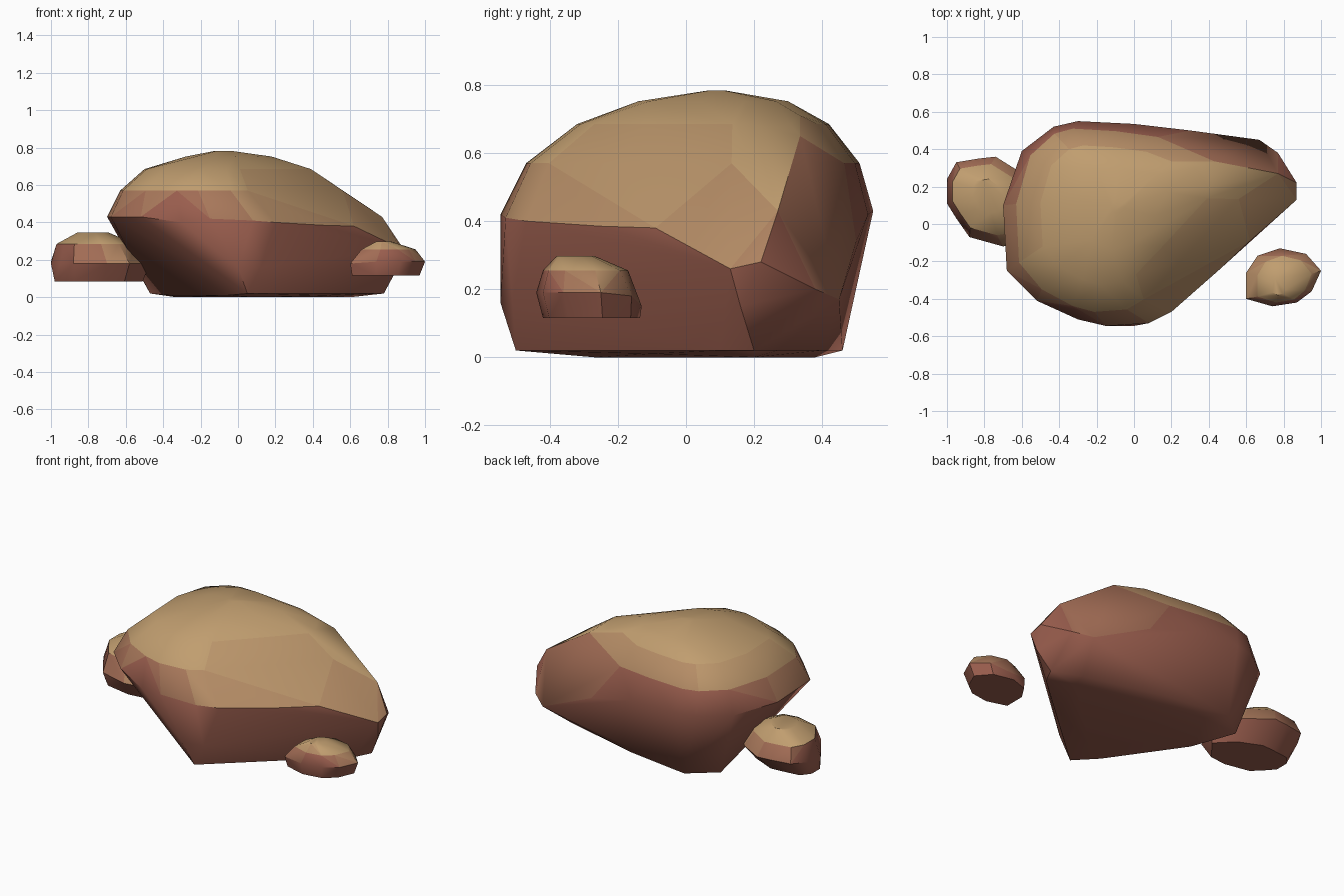
import bpy, bmesh, math

# Stone colours: red-brown on the flanks blending to sandy tan on top
RED, TAN, STEPS = (0.32, 0.11, 0.075), (0.53, 0.34, 0.16), 7
stone = []
for i in range(STEPS):
    t = i / (STEPS - 1)
    m = bpy.data.materials.new("stone_%d" % i)
    m.diffuse_color = [a + (b - a) * t for a, b in zip(RED, TAN)] + [1]
    stone.append(m)


def fit(outline, z, x0, x1, y0, y1):
    """Squeeze an outline into a smaller box at height z."""
    xs, ys = [p[0] for p in outline], [p[1] for p in outline]
    ax, ay = min(xs), min(ys)
    sx, sy = (x1 - x0) / (max(xs) - ax), (y1 - y0) / (max(ys) - ay)
    return [(x0 + (p[0] - ax) * sx, y0 + (p[1] - ay) * sy, z) for p in outline]


def rock(name, outline, levels, extra=(), keep=lambda p: True):
    """Faceted boulder: hull around a widest outline and squeezed rings."""
    pts = list(outline) + list(extra)
    for lv in levels:
        ring = fit(outline[::2] if lv[0] > 0.7 else outline, *lv)
        pts += [p for p in ring if keep(p)]
    bm = bmesh.new()
    for p in pts:
        bm.verts.new(p)
    res = bmesh.ops.convex_hull(bm, input=bm.verts)
    junk = {g for g in res["geom_interior"] + res["geom_unused"]
            if isinstance(g, bmesh.types.BMVert)}
    bmesh.ops.delete(bm, geom=list(junk), context='VERTS')
    bmesh.ops.recalc_face_normals(bm, faces=bm.faces)
    for f in bm.faces:
        t = (f.normal.z - 0.3) / 0.5
        f.material_index = round(max(0, min(1, t)) * (STEPS - 1))
    me = bpy.data.meshes.new(name)
    bm.to_mesh(me)
    bm.free()
    for m in stone:
        me.materials.append(m)
    ob = bpy.data.objects.new(name, me)
    bpy.context.collection.objects.link(ob)
    bpy.ops.object.select_all(action='DESELECT')
    ob.select_set(True)
    bpy.context.view_layer.objects.active = ob
    bpy.ops.object.shade_smooth_by_angle(angle=math.radians(35))
    return ob


# Main boulder: widest outline, then the undercut foot and back-right crease
waist = [(-0.70, 0.10, .43), (-0.68, -0.25, .43), (-0.52, -0.41, .43),
         (-0.30, -0.51, .40), (-0.15, -0.545, .42), (0.08, -0.53, .41),
         (0.20, -0.47, .40), (0.45, -0.25, .385), (0.62, -0.09, .38),
         (0.87, 0.13, .26), (0.87, 0.22, .28), (0.77, 0.38, .20),
         (0.67, 0.45, .17), (0.30, 0.50, .34), (0.0, 0.535, .42),
         (-0.30, 0.55, .43), (-0.43, 0.52, .43), (-0.60, 0.39, .43)]
foot = [(0.05, -0.50, .02), (-0.06, -0.36, .01), (-0.36, 0.07, .01),
        (-0.47, 0.33, .02), (-0.31, 0.46, .02), (0.10, 0.40, .02),
        (0.60, 0.27, .02), (0.78, 0.20, .02), (0.73, 0.10, .02),
        (0.46, -0.10, .01), (0.10, -0.27, 0), (-0.33, 0.15, 0),
        (-0.2, 0.38, 0), (0.6, 0.2, 0), (0.0, -0.545, .16),
        (0.12, -0.51, .16), (0.85, 0.16, .15)]
crease = [(0.20, 0.335, .71), (0.43, 0.335, .65), (0.77, 0.27, .43)]


def below_cleft(p):
    """True for points inside the steep back-right facet."""
    return p[0] < 0.1 or (.33 * (p[0] - .2) + .79 * (p[1] - .335)
                          + .52 * (p[2] - .70)) < .015


rock("main_boulder", waist,
     [(.57, -.63, .56, -.47, .51), (.685, -.50, .39, -.32, .42),
      (.752, -.28, .18, -.14, .30), (.783, -.12, -.04, .06, .12)],
     foot + crease, below_cleft)

# Small boulder tucked against the left side
left = [(-1.0, 0.24, .19), (-0.95, 0.33, .20), (-0.83, 0.35, .20),
        (-0.74, 0.36, .20), (-0.58, 0.26, .19), (-0.47, 0.10, .18),
        (-0.58, -0.10, .18), (-0.70, -0.12, .18), (-0.88, -0.07, .18),
        (-0.95, 0.03, .18), (-1.0, 0.11, .18)]
rock("left_boulder", left,
     [(.085, -.98, -.51, -.06, .24), (.285, -.97, -.55, -.06, .32),
      (.345, -.86, -.69, .06, .24)])

# Small stone at the front right
right = [(0.60, -0.26, .18), (0.66, -0.17, .18), (0.78, -0.13, .15),
         (0.92, -0.16, .18), (1.0, -0.25, .19), (0.95, -0.36, .19),
         (0.87, -0.42, .19), (0.74, -0.44, .19), (0.60, -0.40, .18)]
rock("right_stone", right,
     [(.115, .61, .97, -.42, -.135), (.255, .66, .95, -.42, -.17),
      (.298, .74, .82, -.38, -.27)])
